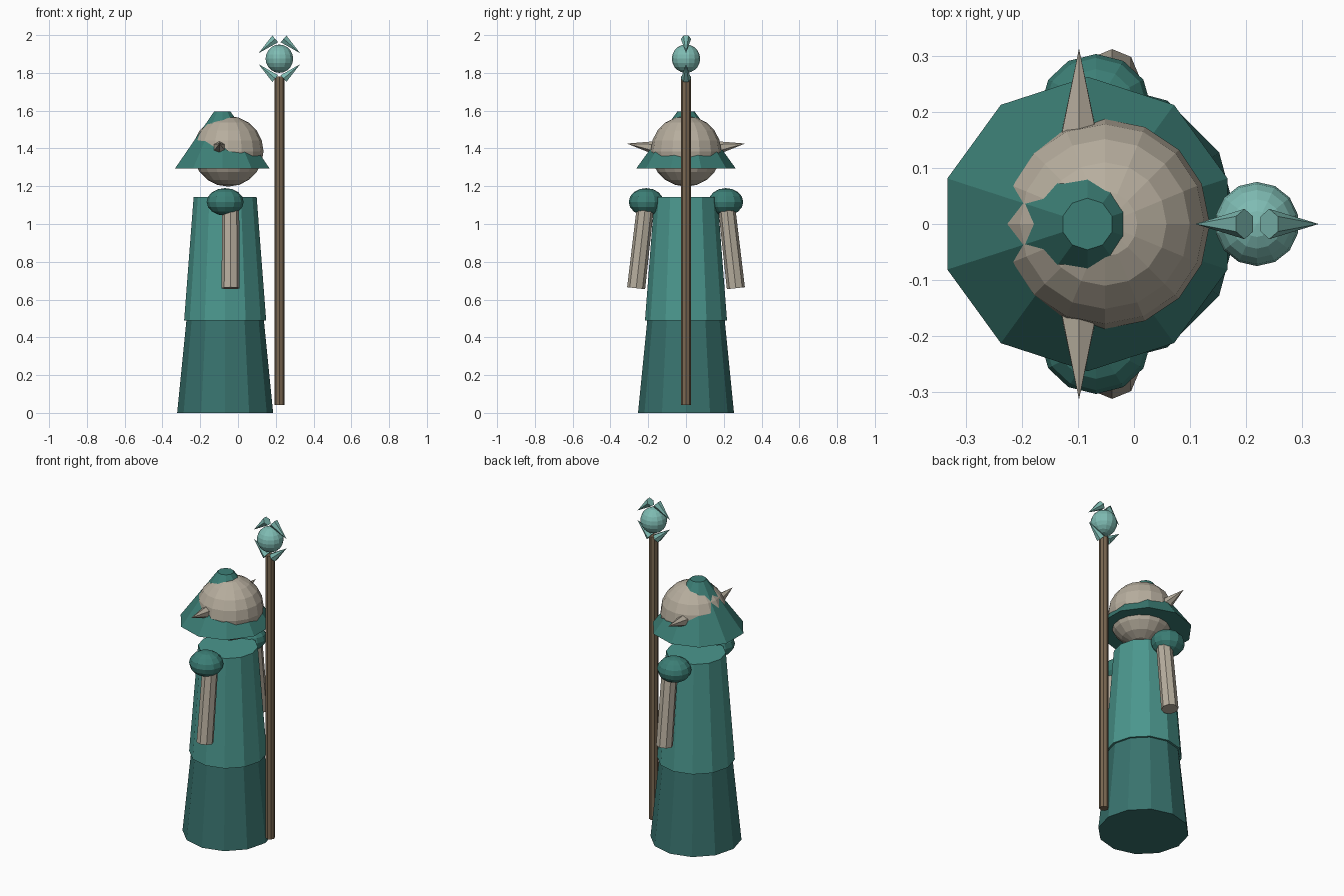
import bpy, bmesh
from mathutils import Vector, Matrix

if "Cube" in bpy.data.objects:
    bpy.data.objects.remove(bpy.data.objects["Cube"])


def material(name, rgb):
    m = bpy.data.materials.new(name)
    m.diffuse_color = (*rgb, 1)
    m.use_nodes = True
    m.node_tree.nodes["Principled BSDF"].inputs["Base Color"].default_value = m.diffuse_color
    return m


ROBE = material("robe_teal", (0.07, 0.31, 0.27))
SKIRT = material("dark_teal", (0.04, 0.17, 0.155))
HAT = material("hat_teal", (0.045, 0.21, 0.18))
BONE = material("bone", (0.47, 0.42, 0.34))
WOOD = material("wood", (0.2, 0.14, 0.085))
CRYSTAL = material("crystal", (0.21, 0.5, 0.45))


def finish(name, bm, mat):
    bmesh.ops.remove_doubles(bm, verts=bm.verts, dist=1e-5)
    bmesh.ops.recalc_face_normals(bm, faces=bm.faces)
    me = bpy.data.meshes.new(name)
    bm.to_mesh(me)
    bm.free()
    me.materials.append(mat)
    ob = bpy.data.objects.new(name, me)
    bpy.context.collection.objects.link(ob)
    return ob


def cone(name, a, b, ra, rb, sides, mat):
    """Capped flat-sided cone from point a (radius ra) to point b (radius rb)."""
    a, b = Vector(a), Vector(b)
    d = b - a
    rot = Vector((0, 0, 1)).rotation_difference(d).to_matrix().to_4x4()
    bm = bmesh.new()
    bmesh.ops.create_cone(bm, cap_ends=True, segments=sides, radius1=ra,
                          radius2=rb, depth=d.length,
                          matrix=Matrix.Translation((a + b) / 2) @ rot)
    return finish(name, bm, mat)


def ball(name, c, r, segs, rings, mat):
    """Flat-shaded sphere with separate radii per axis."""
    bm = bmesh.new()
    bmesh.ops.create_uvsphere(bm, u_segments=segs, v_segments=rings, radius=1,
                              matrix=Matrix.Translation(c) @ Matrix.Diagonal((*r, 1)))
    return finish(name, bm, mat)


# Robe: skirt and upper body
BX = -0.068
cone("robe_skirt", (BX, 0, 0), (BX, 0, 0.52), 0.254, 0.202, 12, SKIRT)
cone("robe_body", (BX, 0, 0.49), (BX, 0, 1.142), 0.217, 0.167, 12, ROBE)

# Head and hat
ball("head", (-0.052, 0, 1.385), (0.187,) * 3, 16, 10, BONE)
cone("hat", (-0.083, 0, 1.295), (-0.083, 0, 1.595), 0.2625, 0.046, 10, HAT)

# Paired shoulders, arms and ears
for side, s in (("left", 1), ("right", -1)):
    ball("shoulder_" + side, (BX, s * 0.211, 1.117), (0.098, 0.092, 0.073), 12, 8, HAT)
    cone("arm_" + side, (-0.039, s * 0.264, 0.66), (-0.039, s * 0.213, 1.11),
         0.048, 0.045, 8, BONE)
    cone("ear_" + side, (-0.098, s * 0.14, 1.4), (-0.098, s * 0.313, 1.426),
         0.041, 0, 6, BONE)

# Staff with crystal and four claws
SX, SZ = 0.219, 1.875
cone("staff", (SX, 0, 0.042), (SX, 0, 1.78), 0.026, 0.026, 8, WOOD)
ball("staff_crystal", (SX, 0, SZ), (0.075,) * 3, 14, 10, CRYSTAL)
for sx in (1, -1):
    for sz in (1, -1):
        cone(f"claw_{'upper' if sz > 0 else 'lower'}_{'right' if sx > 0 else 'left'}",
             (SX + sx * 0.022, 0, SZ + sz * 0.105),
             (SX + sx * 0.11, 0, SZ + sz * 0.029), 0.027, 0, 6, CRYSTAL)
